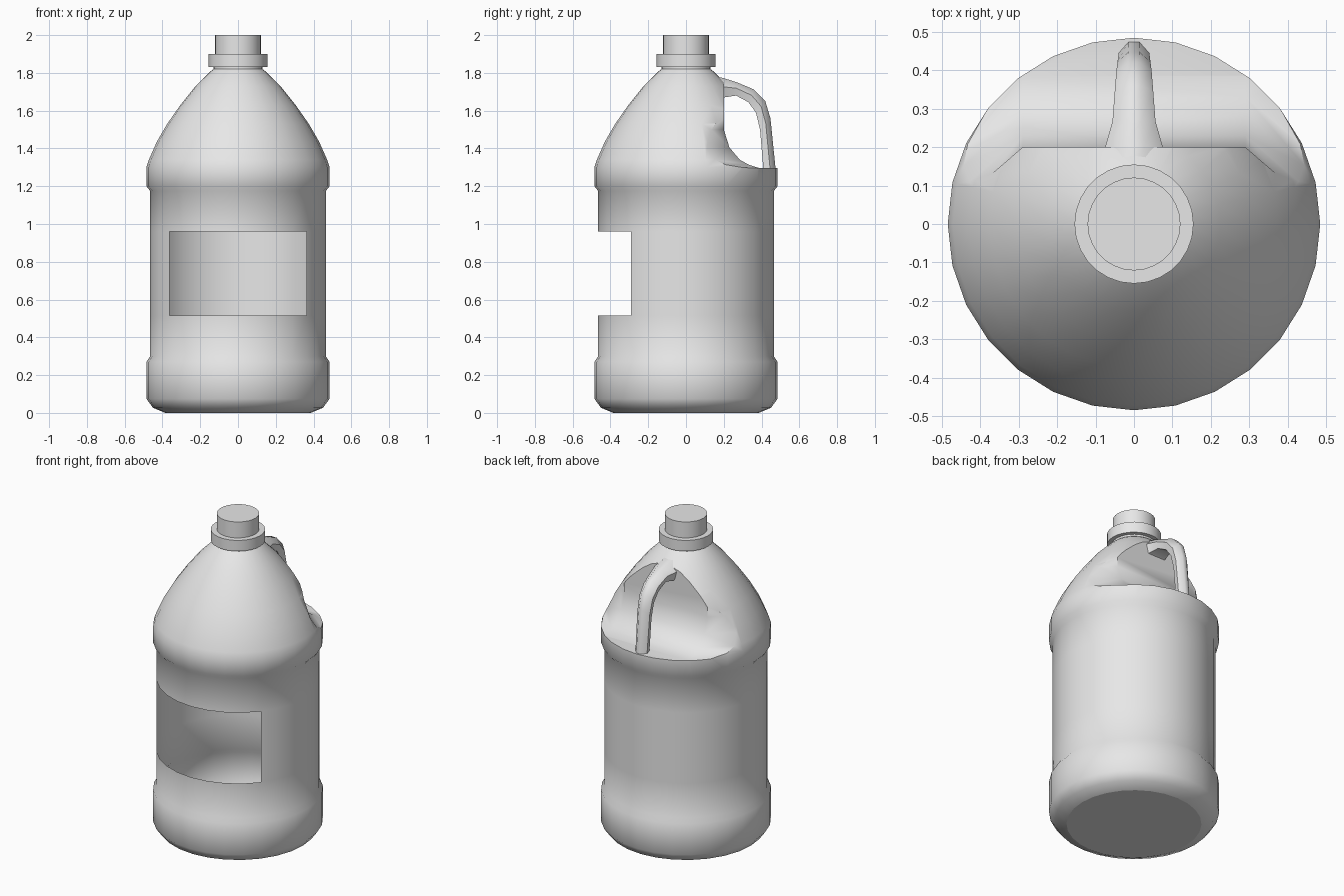
import bpy, bmesh
from math import sin, cos, pi, radians

SEGMENTS = 28

cube = bpy.data.objects.get("Cube")
if cube:
    bpy.data.objects.remove(cube, do_unlink=True)

# One plain plastic material
plastic = bpy.data.materials.new("light_grey_plastic")
plastic.use_nodes = True
colour = (0.8, 0.8, 0.8, 1)
plastic.diffuse_color = colour
plastic.node_tree.nodes["Principled BSDF"].inputs["Base Color"].default_value = colour


def loft(name, rings):
    """Skin closed rings of points and cap both ends."""
    bm = bmesh.new()
    loops = [[bm.verts.new(p) for p in ring] for ring in rings]
    for a, b in zip(loops, loops[1:]):
        for i in range(len(a)):
            j = (i + 1) % len(a)
            bm.faces.new((a[i], a[j], b[j], b[i]))
    bm.faces.new(loops[0])
    bm.faces.new(loops[-1])
    bmesh.ops.recalc_face_normals(bm, faces=bm.faces)
    mesh = bpy.data.meshes.new(name)
    bm.to_mesh(mesh)
    bm.free()
    mesh.materials.append(plastic)
    obj = bpy.data.objects.new(name, mesh)
    bpy.context.collection.objects.link(obj)
    return obj


def lathe(name, profile):
    turns = [2 * pi * i / SEGMENTS for i in range(SEGMENTS)]
    return loft(name, [[(r * cos(t), r * sin(t), z) for t in turns] for r, z in profile])


def activate(obj):
    bpy.ops.object.select_all(action='DESELECT')
    obj.select_set(True)
    bpy.context.view_layer.objects.active = obj


def smooth(obj, degrees=40):
    activate(obj)
    bpy.ops.object.shade_smooth_by_angle(angle=radians(degrees))


# Bottle body: foot band, straight wall, shoulder band, dome and neck
body = lathe("bottle_body", [
    (.385, 0), (.45, .027), (.485, .075), (.485, .27), (.465, .30),
    (.465, .515), (.465, .96), (.465, 1.175), (.485, 1.2), (.485, 1.3),
    (.472, 1.34), (.43, 1.435), (.375, 1.53), (.305, 1.63), (.225, 1.73),
    (.15, 1.805), (.13, 1.82), (.13, 1.84)])

# Grip recess cut behind the handle, its sides swept forwards
recess = [(.20, 1.9), (.20, 1.5), (.23, 1.405), (.285, 1.34), (.33, 1.315), (.385, 1.297)]
rings = []
for x, shift in ((-.55, .225), (-.29, 0), (.29, 0), (.55, .225)):
    rings.append([(x, y - shift, z) for y, z in recess] + [(x, .7, 1.297), (x, .7, 1.9)])
cutter = loft("recess_cutter", rings)
cutter.hide_render = True
activate(body)
cut = body.modifiers.new("grip_recess", 'BOOLEAN')
cut.operation = 'DIFFERENCE'
cut.solver = 'EXACT'
cut.object = cutter
bpy.ops.object.modifier_apply(modifier=cut.name)
bpy.data.objects.remove(cutter, do_unlink=True)

# Open label window in the front wall
bm = bmesh.new()
bm.from_mesh(body.data)
window = []
for f in bm.faces:
    c = f.calc_center_median()
    if .52 < c.z < .95 and c.y < -.29:
        window.append(f)
bmesh.ops.delete(bm, geom=window, context='FACES')
bm.to_mesh(body.data)
bm.free()
smooth(body)
for e in body.data.edges:
    if all(body.data.vertices[v].co.z < .001 for v in e.vertices):
        e.use_edge_sharp = True

# Handle: tapered six-sided section from the dome down to the shoulder ledge
handle_path = [  # outer y, z, inner y, z, half width
    (.10, 1.795, .13, 1.62, .11), (.20, 1.772, .20, 1.67, .075),
    (.27, 1.75, .265, 1.68, .056), (.36, 1.712, .33, 1.645, .05),
    (.42, 1.65, .37, 1.59, .046), (.447, 1.56, .392, 1.5, .043),
    (.475, 1.285, .41, 1.285, .04)]
rings = []
for oy, oz, iy, iz, w in handle_path:
    ring = []
    for side, depth in ((-.35, 0), (.35, 0), (1, .45), (.8, 1), (-.8, 1), (-1, .45)):
        ring.append((side * w, oy + (iy - oy) * depth, oz + (iz - oz) * depth))
    rings.append(ring)
handle = loft("handle", rings)
smooth(handle, 50)

# Cap: wide collar with a narrower top
collar = lathe("cap_collar", [(.155, 1.832), (.155, 1.9)])
cap = lathe("cap_top", [(.121, 1.895), (.121, 2.0)])
for part in (collar, cap):
    smooth(part)
